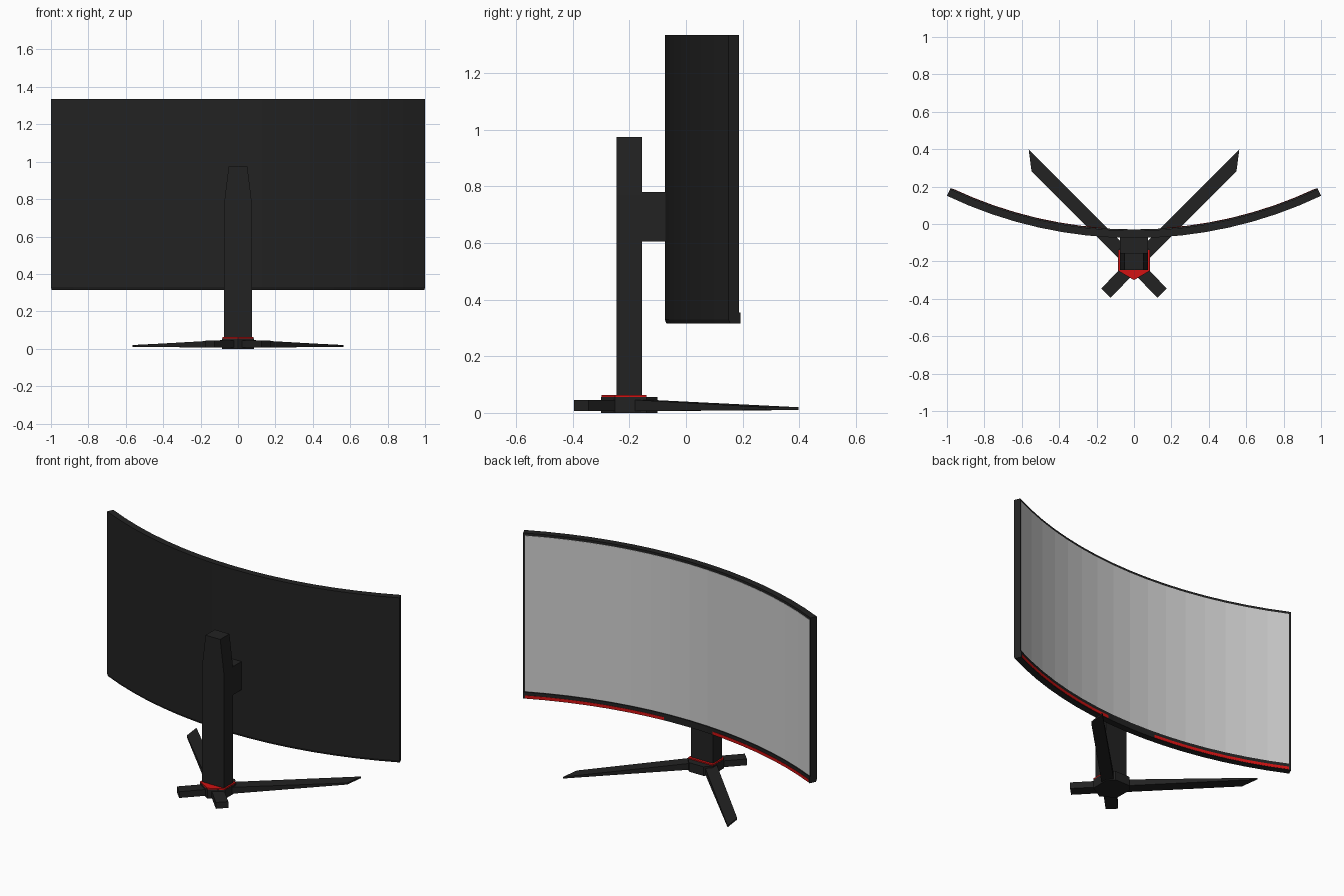
import bpy, bmesh, math

cube = bpy.data.objects.get("Cube")
if cube:
    bpy.data.objects.remove(cube, do_unlink=True)


def material(name, color):
    m = bpy.data.materials.new(name)
    m.use_nodes = True
    rgba = (*color, 1.0)
    m.diffuse_color = rgba
    bsdf = m.node_tree.nodes["Principled BSDF"]
    bsdf.inputs["Base Color"].default_value = rgba
    bsdf.inputs["Roughness"].default_value = 0.6
    return m


BLACK = material("matte black", (0.016, 0.016, 0.016))
RED = material("accent red", (0.65, 0.006, 0.006))
GREY = material("screen grey", (0.63, 0.63, 0.63))


def loft(name, rings, mat):
    """Solid through a row of matching closed rings, capped at both ends."""
    bm = bmesh.new()
    rows = [[bm.verts.new(p) for p in ring] for ring in rings]
    n = len(rows[0])
    for a, b in zip(rows, rows[1:]):
        for i in range(n):
            j = (i + 1) % n
            bm.faces.new((a[i], a[j], b[j], b[i]))
    bm.faces.new(rows[0])
    bm.faces.new(rows[-1])
    bmesh.ops.recalc_face_normals(bm, faces=bm.faces)
    me = bpy.data.meshes.new(name)
    bm.to_mesh(me)
    bm.free()
    me.materials.append(mat)
    ob = bpy.data.objects.new(name, me)
    bpy.context.collection.objects.link(ob)
    return ob


def flat_ring(outline, z):
    return [(x, y, z) for x, y in outline]


def rect(half_x, y0, y1):
    return [(-half_x, y0), (half_x, y0), (half_x, y1), (-half_x, y1)]


# Curved panel: sections of (depth from the back, height) swept along an arc
R = 2.33
BACK = -0.075
END = math.asin(1 / R)


def arc_sweep(name, section, a0, a1, steps, mat):
    rings = []
    for k in range(steps + 1):
        a = a0 + (a1 - a0) * k / steps
        rings.append([((R - d) * math.sin(a), BACK + R - (R - d) * math.cos(a), z)
                      for d, z in section])
    return loft(name, rings, mat)


def strip(d0, d1, z0, z1):
    return [(d0, z0), (d0, z1), (d1, z1), (d1, z0)]


# Housing with chamfered lower back edge and a raised lower lip
housing = [(0, 0.33), (0, 1.335), (0.04, 1.335), (0.04, 0.355),
           (0.046, 0.355), (0.046, 0.315), (0.006, 0.315)]
arc_sweep("panel_housing", housing, -END, END, 16, BLACK)

# Display surface
inset = END - 0.005
arc_sweep("screen", strip(0.038, 0.042, 0.357, 1.32), -inset, inset, 16, GREY)

# Red accent strips on the lower lip, with a gap in the middle
gap = math.asin(0.17 / R)
for side, s in (("left", 1), ("right", -1)):
    arc_sweep(f"accent_strip_{side}", strip(0.044, 0.048, 0.317, 0.335),
              s * gap, s * inset, 7, RED)

# Stand column, tapering towards the top
loft("stand_column", [flat_ring(rect(0.075, -0.245, -0.155), 0.05),
                      flat_ring(rect(0.075, -0.245, -0.155), 0.77),
                      flat_ring(rect(0.05, -0.245, -0.155), 0.975)], BLACK)

# Mount between column and panel
mount = rect(0.075, -0.157, -0.06)
loft("panel_mount", [flat_ring(mount, 0.605), flat_ring(mount, 0.78)], BLACK)

# Base hub with red cap
hub = [(0, -0.3), (0.085, -0.25), (0.085, -0.14),
       (0.05, -0.1), (-0.05, -0.1), (-0.085, -0.14), (-0.085, -0.25)]
loft("base_hub", [flat_ring(hub, 0), flat_ring(hub, 0.056)], BLACK)
cap = [(0, -0.298), (0.084, -0.25), (0.084, -0.14), (-0.084, -0.14), (-0.084, -0.25)]
loft("hub_accent_cap", [flat_ring(cap, 0.05), flat_ring(cap, 0.063)], RED)

# Long and short legs, diagonal to the hub
for side, s in (("left", 1), ("right", -1)):
    def end(pa, pb, z0, z1):
        (xa, ya), (xb, yb) = pa, pb
        return [(s * xa, ya, z0), (s * xb, yb, z0), (s * xb, yb, z1), (s * xa, ya, z1)]

    loft(f"long_leg_{side}", [end((0.05, -0.215), (0, -0.165), 0.006, 0.048),
                              end((0.548, 0.283), (0.563, 0.398), 0.01, 0.02)], BLACK)
    loft(f"short_leg_{side}", [end((0.05, -0.215), (0, -0.265), 0.006, 0.045),
                               end((0.175, -0.345), (0.125, -0.395), 0.006, 0.045)], BLACK)
